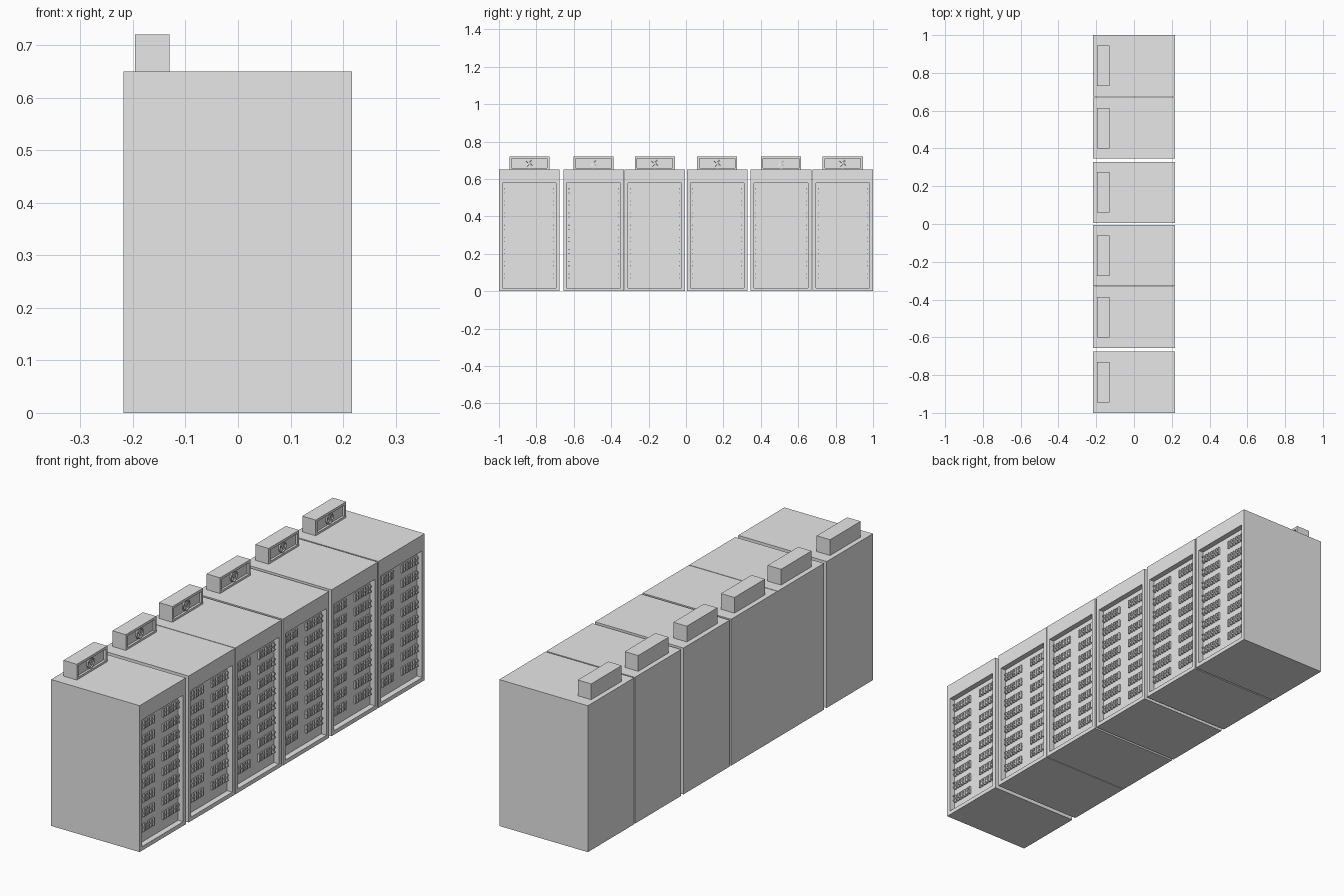
import bpy
import bmesh
import math
from mathutils import Matrix, Vector

default = bpy.data.objects.get("Cube")
if default:
    bpy.data.objects.remove(default, do_unlink=True)

# Single plain grey
grey = bpy.data.materials.new("light_grey")
grey.use_nodes = True
grey.diffuse_color = (0.8, 0.8, 0.8, 1)
grey.node_tree.nodes["Principled BSDF"].inputs["Base Color"].default_value = (0.8, 0.8, 0.8, 1)

CENTERS = [-0.838, -0.494, -0.167, 0.167, 0.508, 0.838]
HALF = 0.162
BACK, FRONT, HEIGHT = -0.218, 0.217, 0.65
RECESS = 0.025


def add_box(bm, lo, hi):
    lo, hi = Vector(lo), Vector(hi)
    place = Matrix.Translation((lo + hi) / 2) @ Matrix.Diagonal((*(hi - lo), 1))
    return bmesh.ops.create_cube(bm, size=1, matrix=place)["verts"]


def finish(bm, name):
    bmesh.ops.recalc_face_normals(bm, faces=bm.faces)
    mesh = bpy.data.meshes.new(name)
    bm.to_mesh(mesh)
    bm.free()
    mesh.materials.append(grey)
    return mesh


def recessed_box(name, lo, hi, border, top, depth):
    """Box whose +x face has a framed opening sunk by depth."""
    bm = bmesh.new()
    add_box(bm, lo, hi)
    bm.normal_update()
    face = max(bm.faces, key=lambda f: f.normal.x)
    bmesh.ops.inset_region(bm, faces=[face], thickness=border, use_even_offset=True)
    middle = face.calc_center_median().z
    for v in face.verts:
        if v.co.z > middle:
            v.co.z = top
    panel = bmesh.ops.extrude_discrete_faces(bm, faces=[face])["faces"][0]
    bmesh.ops.translate(bm, verts=panel.verts, vec=(-depth, 0, 0))
    return finish(bm, name)


# Cabinet shell with a sunken front
cabinet = recessed_box("cabinet", (BACK, -HALF, 0), (FRONT, HALF, HEIGHT), 0.018, 0.58, RECESS)

# Two columns of eight finned vents on the sunken panel
bm = bmesh.new()
panel_x = FRONT - RECESS
for row in range(8):
    z = 0.082 + row * 0.065
    for side in (-1, 1):
        mid = side * 0.084
        for fin in range(7):
            y = mid + (fin - 3) * 0.0165
            add_box(bm, (panel_x - 0.002, y - 0.004, z - 0.017),
                    (panel_x + 0.008, y + 0.004, z + 0.017))
        # Cross bar and small outer studs
        add_box(bm, (panel_x - 0.002, mid - 0.054, z - 0.002),
                (panel_x + 0.005, mid + 0.054, z + 0.002))
        for dz in (-0.011, 0.011):
            y = side * 0.133
            add_box(bm, (panel_x, y - 0.003, z + dz - 0.003),
                    (panel_x + 0.013, y + 0.003, z + dz + 0.003))
vents = finish(bm, "vent_fins")

# Fan housing on the roof
FAN_FRONT = -0.13
housing = recessed_box("fan_housing", (-0.196, -0.107, HEIGHT - 0.002),
                       (FAN_FRONT, 0.107, 0.72), 0.011, 0.709, 0.01)

# Fan ring, hub and blades
bm = bmesh.new()
to_front = Matrix.Translation((FAN_FRONT - 0.008, 0, 0.684)) @ Matrix.Rotation(math.pi / 2, 4, "Y")
loops = []
for radius, x in ((0.024, -0.004), (0.024, 0.004), (0.02, 0.004), (0.02, -0.004)):
    disc = bmesh.ops.create_circle(bm, segments=24, radius=radius,
                                   matrix=Matrix.Translation((0, 0, x)))
    loops.append(disc["verts"])
for a, b in zip(loops, loops[1:] + loops[:1]):
    for i in range(24):
        j = (i + 1) % 24
        bm.faces.new((a[i], a[j], b[j], b[i]))
bmesh.ops.create_cone(bm, cap_ends=True, segments=12, radius1=0.006, radius2=0.006, depth=0.008)
for k in range(4):
    blade = add_box(bm, (0.004, -0.004, -0.001), (0.021, 0.004, 0.001))
    turn = Matrix.Rotation(k * math.pi / 2 + math.pi / 4, 4, "Z") @ Matrix.Rotation(0.4, 4, "X")
    bmesh.ops.transform(bm, matrix=turn, verts=blade)
bmesh.ops.transform(bm, matrix=to_front, verts=bm.verts)
fan = finish(bm, "fan")

# Row of six identical units
for number, y in enumerate(CENTERS, 1):
    for mesh in (cabinet, vents, housing, fan):
        obj = bpy.data.objects.new(f"{mesh.name}_{number}", mesh)
        obj.location.y = y
        bpy.context.collection.objects.link(obj)
